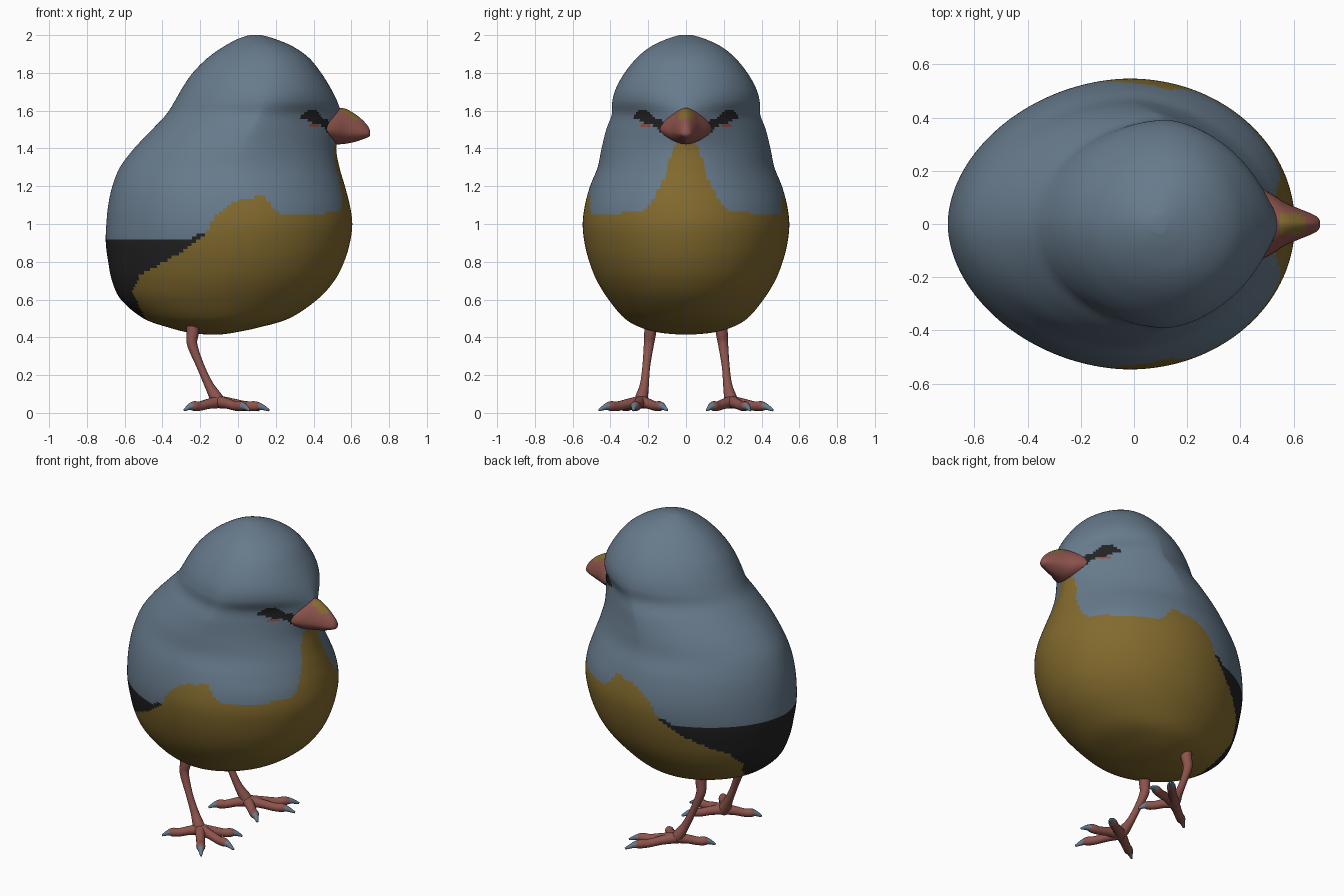
import bpy, bmesh, math
from mathutils import Vector

if "Cube" in bpy.data.objects:
    bpy.data.objects.remove(bpy.data.objects["Cube"])


def material(name, rgb):
    m = bpy.data.materials.new(name)
    m.diffuse_color = (*rgb, 1)
    m.use_nodes = True
    m.node_tree.nodes["Principled BSDF"].inputs["Base Color"].default_value = m.diffuse_color
    return m


BLUE, OCHRE, BLACK, RED = range(4)
MATS = [material("slate blue", (0.135, 0.195, 0.26)),
        material("ochre", (0.225, 0.145, 0.027)),
        material("black", (0.016, 0.016, 0.017)),
        material("beak red", (0.27, 0.088, 0.073))]


def lin(pts, t):
    """Piecewise linear lookup."""
    if t <= pts[0][0]:
        return pts[0][1]
    for (a, va), (b, vb) in zip(pts, pts[1:]):
        if t <= b:
            return va + (vb - va) * (t - a) / (b - a)
    return pts[-1][1]


def smooth_keys(keys, steps):
    """Catmull-Rom subdivision of a table of section keys."""
    out = []
    n = len(keys)
    for i in range(n - 1):
        p = [keys[max(0, min(n - 1, i + k))] for k in (-1, 0, 1, 2)]
        for s in range(steps):
            t = s / steps
            out.append([0.5 * (2 * b + (c - a) * t + (2 * a - 5 * b + 4 * c - d) * t * t
                               + (3 * b - a - 3 * c + d) * t ** 3) for a, b, c, d in zip(*p)])
    return out + [list(keys[-1])]


def loft(name, rings, rule):
    """Skin closed rings, cap both ends, colour faces by a rule on their centre."""
    bm = bmesh.new()
    vs = [[bm.verts.new(p) for p in r] for r in rings]
    n = len(vs[0])
    for a, b in zip(vs, vs[1:]):
        for j in range(n):
            k = (j + 1) % n
            bm.faces.new((a[j], a[k], b[k], b[j]))
    bm.faces.new(vs[0])
    bm.faces.new(vs[-1])
    bmesh.ops.recalc_face_normals(bm, faces=bm.faces)
    for f in bm.faces:
        f.smooth = True
        f.material_index = rule(f.calc_center_median())
    me = bpy.data.meshes.new(name)
    bm.to_mesh(me)
    bm.free()
    for m in MATS:
        me.materials.append(m)
    ob = bpy.data.objects.new(name, me)
    bpy.context.collection.objects.link(ob)
    return ob


def spow(v, e):
    return math.copysign(abs(v) ** e, v)


# Body and head: z, back x, front x, half width, roundness of the front
BODY = [(.415, -.17, -.09, .04, 2), (.425, -.26, -.02, .14, 2), (.45, -.36, .10, .235, 2),
        (.50, -.50, .27, .325, 2), (.60, -.62, .42, .41, 2), (.70, -.667, .51, .472, 2),
        (.80, -.687, .562, .512, 2), (.90, -.70, .592, .537, 2), (1.0, -.697, .605, .547, 2),
        (1.1, -.687, .592, .535, 2), (1.2, -.665, .566, .508, 1.9), (1.3, -.625, .537, .468, 1.8),
        (1.4, -.55, .52, .447, 1.65), (1.5, -.455, .535, .422, 1.45), (1.58, -.38, .545, .393, 1.4),
        (1.65, -.335, .525, .39, 1.65), (1.72, -.295, .49, .37, 1.85), (1.80, -.24, .44, .325, 1.95),
        (1.88, -.16, .375, .26, 2), (1.94, -.075, .29, .185, 2), (1.98, .0, .195, .10, 2),
        (2.0, .06, .125, .035, 2)]


def body_ring(z, back, front, half, nf, count=176):
    xc = (back + front) / 2 + .03 * min(1, half / .3)
    pts = []
    for j in range(count):
        a = 2 * math.pi * j / count
        c, s = math.cos(a), math.sin(a)
        n = nf if c > 0 else 1.88
        reach = front - xc if c > 0 else xc - back
        pts.append((xc + reach * spow(c, 2 / n), half * spow(s, 2 / n), z))
    return pts


# Colour borders: ochre belly top along x, throat bib width and eye mask along z / y
BELLY = [(-.56, .65), (-.52, .73), (-.39, .80), (-.28, .86), (-.2, .92), (-.16, .97), (-.12, 1.05),
         (-.02, 1.12), (.13, 1.15), (.18, 1.09), (.245, 1.045), (.36, 1.05), (.6, 1.07)]
BIB = [(1.04, .28), (1.1, .2), (1.2, .13), (1.3, .10), (1.44, .05)]
MASK_LOW = [(.10, 1.46), (.13, 1.48), (.16, 1.52), (.22, 1.53), (.28, 1.565)]
MASK_TOP = [(.10, 1.54), (.13, 1.55), (.17, 1.565), (.21, 1.61), (.25, 1.605), (.28, 1.575)]


def body_colour(p):
    x, y, z = p.x, abs(p.y), p.z
    if x > .25 and z > 1.44:
        if .19 < y < .235 and 1.512 < z < 1.535:
            return RED
        if y < .28 and lin(MASK_LOW, y) < z < lin(MASK_TOP, y):
            return BLACK
        return BLUE
    if x > .35 and z < 1.44 and z > 1.04 and y < lin(BIB, z):
        return OCHRE
    tail_edge = -.56 + max(0, .65 - z) * .46
    if x > tail_edge and z < lin(BELLY, x):
        return OCHRE
    return BLACK if x < -.12 and z < lin([(-.28, .91), (-.16, .97)], x) else BLUE


loft("body", [body_ring(*k) for k in smooth_keys(BODY, 6)], body_colour)

# Beak: x, top z, widest z, bottom z, half width
BEAK = [(.40, 1.60, 1.50, 1.44, .155), (.47, 1.61, 1.50, 1.43, .137), (.52, 1.615, 1.495, 1.422, .112),
        (.57, 1.61, 1.49, 1.425, .08), (.62, 1.582, 1.485, 1.435, .058), (.66, 1.55, 1.48, 1.448, .042),
        (.69, 1.515, 1.48, 1.46, .026), (.70, 1.49, 1.48, 1.47, .01)]


def beak_ring(x, top, mid, low, half, count=32):
    pts = []
    for j in range(count):
        a = 2 * math.pi * j / count
        s = math.sin(a)
        pts.append((x, half * spow(math.cos(a), 1.25), mid + (top - mid if s > 0 else mid - low) * spow(s, 1.1)))
    return pts


loft("beak", [beak_ring(*k) for k in smooth_keys(BEAK, 5)],
     lambda p: OCHRE if .55 < p.x < .645 and abs(p.y) < .04 and p.z > 1.555 else RED)


def tube(name, keys, ref, rule, count=14):
    """Tapered tube through (x, y, z, radius) keys."""
    k = smooth_keys(keys, 5)
    rings = []
    for i, (x, y, z, r) in enumerate(k):
        d = Vector(k[min(i + 1, len(k) - 1)][:3]) - Vector(k[max(i - 1, 0)][:3])
        u = d.cross(ref).normalized()
        v = d.cross(u).normalized()
        rings.append([Vector((x, y, z)) + r * (u * math.cos(2 * math.pi * j / count)
                      + v * math.sin(2 * math.pi * j / count)) for j in range(count)])
    return loft(name, rings, rule)


# Legs and feet: each foot is turned a little the same way
FEET = {"left": (-1, [(.06, -.46), (.165, -.28), (.10, -.10), (-.285, -.36)]),
        "right": (1, [(.11, .46), (.165, .34), (.06, .11), (-.285, .11)])}
for side, (s, tips) in FEET.items():
    tube(side + "_leg", [(-.235, s * .185, .48, .036), (-.24, s * .19, .42, .032), (-.242, s * .197, .36, .027),
                         (-.20, s * .21, .25, .021), (-.155, s * .22, .15, .024), (-.115, s * .235, .08, .034),
                         (-.09, s * .24, .045, .034)], Vector((0, 1, 0)), lambda p: RED)
    base = Vector((-.10, s * .24))
    for i, tip in enumerate(tips):
        tip = Vector(tip)
        span = tip - base
        keys = []
        for t, z, r in ((0, .058, .034), (.3, .048, .027), (.55, .036, .025), (.72, .036, .026),
                        (.84, .032, .017), (1, .014, .006)):
            q = base + span * t
            keys.append((q.x, q.y, z, r))
        tube(f"{side}_toe_{i + 1}", keys, Vector((0, 0, 1)),
             lambda p, b=base, d=span: BLUE if (p.xy - b).dot(d) / d.dot(d) > .8 else RED)
